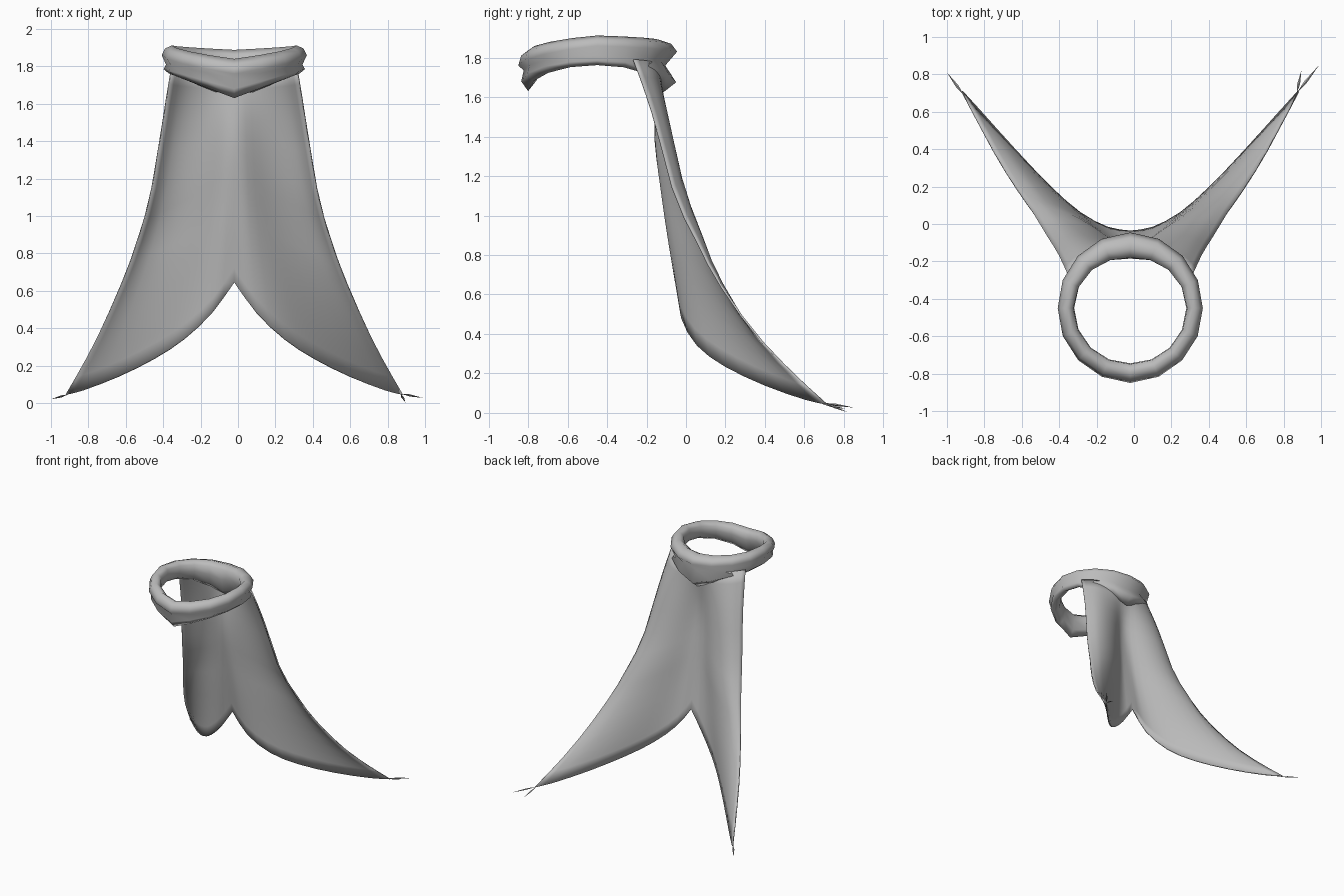
import bpy, bmesh, math
from mathutils import Vector

if "Cube" in bpy.data.objects:
    bpy.data.objects.remove(bpy.data.objects["Cube"])

CX, CY = -0.02, -0.45      # collar centre

cloth = bpy.data.materials.new("grey cloth")
cloth.diffuse_color = (0.5, 0.5, 0.5, 1)
cloth.use_nodes = True
cloth.node_tree.nodes["Principled BSDF"].inputs["Base Color"].default_value = cloth.diffuse_color


def finish(name, verts, faces, angle=60):
    me = bpy.data.meshes.new(name)
    me.from_pydata(verts, [], faces)
    bm = bmesh.new()
    bm.from_mesh(me)
    bmesh.ops.remove_doubles(bm, verts=bm.verts, dist=0.0005)
    bmesh.ops.recalc_face_normals(bm, faces=bm.faces)
    bm.to_mesh(me)
    bm.free()
    ob = bpy.data.objects.new(name, me)
    bpy.context.collection.objects.link(ob)
    me.materials.append(cloth)
    bpy.ops.object.select_all(action='DESELECT')
    ob.select_set(True)
    bpy.context.view_layer.objects.active = ob
    bpy.ops.object.shade_smooth_by_angle(angle=math.radians(angle))
    return ob


def along(points, t):
    """Smooth curve through the points, t from 0 to 1."""
    p = [Vector(q) for q in points]
    f = t * (len(p) - 1)
    i = min(int(f), len(p) - 2)
    u = f - i
    b, c = p[i], p[i + 1]
    a = p[i - 1] if i else 2 * b - c
    d = p[i + 2] if i + 2 < len(p) else 2 * c - b
    return 0.5 * (2 * b + (c - a) * u + (2 * a - 5 * b + 4 * c - d) * u * u
                  + (3 * b - a - 3 * c + d) * u ** 3)


# collar: folded cloth ring, (radius, height) sections at front, side and back
front = [(.295, 1.76), (.30, 1.81), (.345, 1.84), (.385, 1.81), (.40, 1.76),
         (.372, 1.735), (.385, 1.68), (.35, 1.63), (.31, 1.68)]
side = [(.30, 1.83), (.305, 1.88), (.335, 1.912), (.37, 1.895), (.388, 1.86),
        (.365, 1.81), (.378, 1.785), (.35, 1.762), (.31, 1.785)]
back = [(.265, 1.78), (.27, 1.86), (.32, 1.888), (.375, 1.87), (.405, 1.83),
        (.345, 1.76), (.40, 1.675), (.33, 1.62), (.28, 1.68)]
N, P = 16, len(front)
verts, faces = [], []
for i in range(N):
    a = 2 * math.pi * i / N
    end = front if math.cos(a) > 0 else back
    for j in range(P):
        # rounded rim above, pointed fold below
        w = max(0, 1 - abs(math.sin(a))) ** (0.65 if 1 <= j <= 4 else 1)
        (re, ze), (rs, zs) = end[j], side[j]
        r, z = rs + (re - rs) * w, zs + (ze - zs) * w
        verts.append((CX + r * math.sin(a), CY - r * math.cos(a), z))
for i in range(N):
    for j in range(P):
        k, m = (i + 1) % N, (j + 1) % P
        faces.append((i * P + j, k * P + j, k * P + m, i * P + m))
finish("collar", verts, faces, 100)

# cape: one half is a patch between four boundary curves, then mirrored
top = [(0, -.13, 1.74), (.12, -.14, 1.76), (.245, -.185, 1.78), (.335, -.265, 1.79)]
centre = [(0, -.13, 1.74), (0, -.155, 1.40), (0, -.10, 1.0), (0, -.04, .645)]
edge = [(.335, -.265, 1.79), (.36, -.21, 1.64), (.39, -.15, 1.45), (.45, -.055, 1.1),
        (.52, .06, .86), (.59, .16, .67), (.70, .335, .42), (.80, .52, .22),
        (.90, .71, .045)]
hem = [(0, -.04, .645), (.12, -.02, .48), (.27, .06, .34), (.43, .20, .235),
       (.62, .40, .14), (.80, .60, .07), (.90, .71, .045)]
S, T = 12, 14


def cape_point(s, t):
    p = (along(centre, t) * (1 - s) + along(edge, t) * s
         + along(top, s) * (1 - t) + along(hem, s) * t)
    p -= ((Vector(top[0]) * (1 - s) + Vector(top[-1]) * s) * (1 - t)
          + (Vector(hem[0]) * (1 - s) + Vector(hem[-1]) * s) * t)
    p.y += 0.10 * max(0, math.sin(math.pi * s)) ** 1.5 * math.sin(math.pi * t)
    return p


verts, faces = [], []
for sign in (1, -1):
    o = len(verts)
    for i in range(T + 1):
        for j in range(S + 1):
            p = cape_point(j / S, i / T)
            verts.append((CX + sign * p.x, p.y, p.z))
    for i in range(T):
        for j in range(S):
            q = o + i * (S + 1) + j
            faces.append((q, q + 1, q + S + 2, q + S + 1)[::sign])
cape = finish("cape", verts, faces)
mod = cape.modifiers.new("cloth thickness", 'SOLIDIFY')
mod.thickness = 0.01
mod.offset = 0

# frayed tips: thin slivers at the two ends of the hem
tips = [((.87, .70, .05), (.99, .85, .027)), ((.87, .70, .05), (.895, .82, .003)),
        ((-.91, .69, .045), (-1.0, .81, .02))]
for n, (a, b) in enumerate(tips):
    a, b = Vector(a), Vector(b)
    d = (b - a).normalized()
    w = d.cross(Vector((0, 0, 1))).normalized() * 0.008
    h = Vector((0, 0, 0.006))
    m = a.lerp(b, 0.4)
    finish("frayed_tip_%d" % (n + 1), [a, m + w, m + h, m - w, m - h, b],
           [(0, 1, 2), (0, 2, 3), (0, 3, 4), (0, 4, 1),
            (5, 2, 1), (5, 3, 2), (5, 4, 3), (5, 1, 4)])
